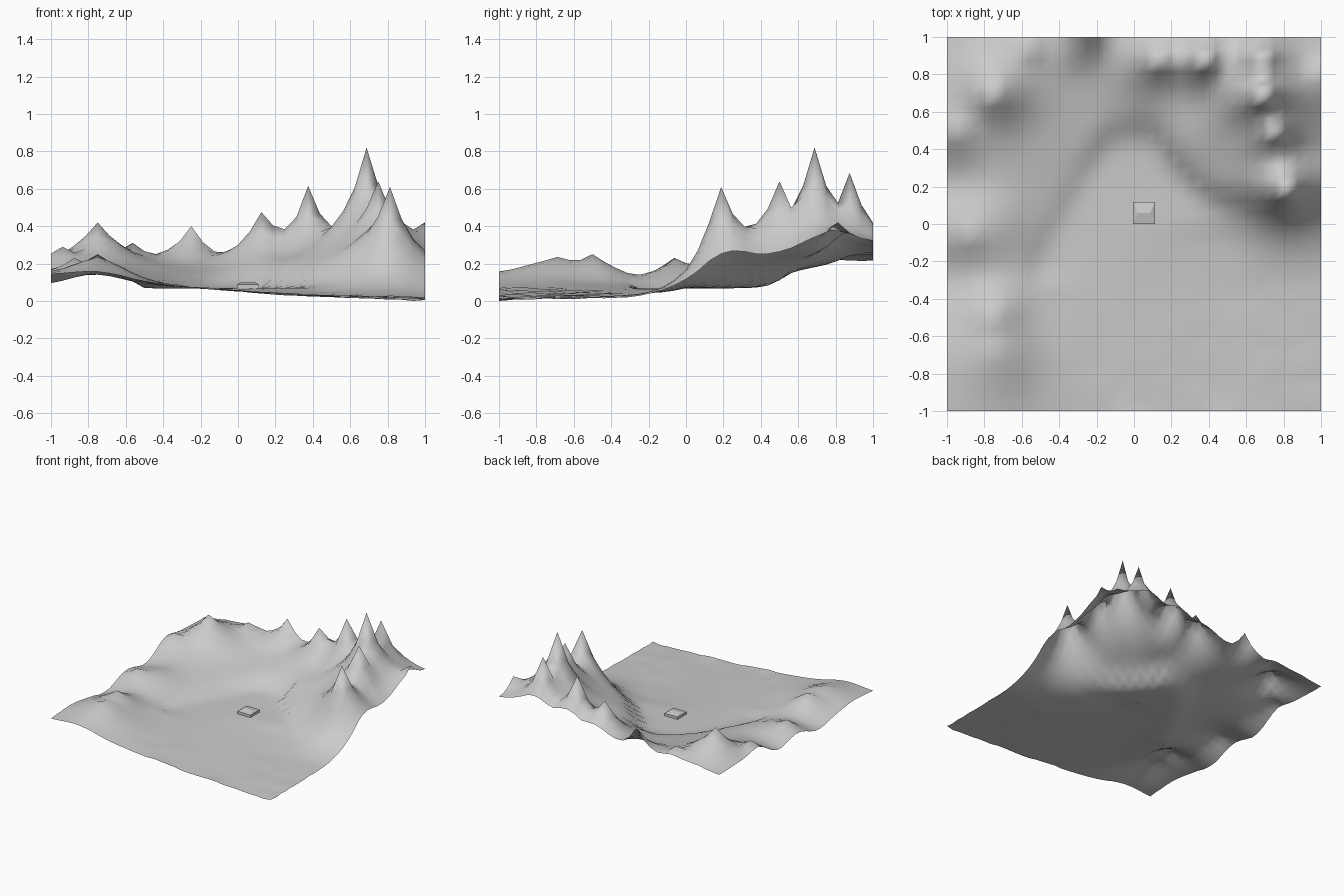
import bpy, bmesh, math, random

if "Cube" in bpy.data.objects:
    bpy.data.objects.remove(bpy.data.objects["Cube"])

random.seed(4)


def material(name, value):
    m = bpy.data.materials.new(name)
    m.diffuse_color = (value, value, value, 1)
    m.use_nodes = True
    m.node_tree.nodes["Principled BSDF"].inputs["Base Color"].default_value = m.diffuse_color
    return m


def finish(name, bm, mat, smooth):
    me = bpy.data.meshes.new(name)
    bm.normal_update()
    bm.to_mesh(me)
    bm.free()
    me.materials.append(mat)
    for p in me.polygons:
        p.use_smooth = smooth
    ob = bpy.data.objects.new(name, me)
    bpy.context.collection.objects.link(ob)
    return ob


stone = material("pale stone grey", 0.6)

# Broad relief in hundredths, every 0.25 units: rows run front to back
RELIEF = [
    [14, 15, 10, 7, 5, 3, 2, 1, 0.4],
    [15, 19, 11, 7, 5, 3.2, 2.2, 1.5, 1],
    [12, 19, 9.5, 7, 5.3, 4, 2.5, 2, 1.2],
    [8.5, 13, 9, 6.8, 5.8, 4.5, 3.3, 2.8, 2],
    [15, 18, 11, 7, 6.7, 6.6, 6, 8, 7],
    [12, 17, 14, 9, 7, 13, 21, 29, 20],
    [21, 22, 17, 14, 12, 20, 27, 33, 23],
    [21, 30, 22, 18, 17, 21, 31, 35, 33],
    [21, 24, 23, 25, 21, 27, 31, 31, 31],
]

# Sharp summits: x, y, height, spread
SUMMITS = [
    (0.6875, 0.6875, 0.82, 0.11), (0.6875, 0.875, 0.685, 0.10),
    (0.75, 0.5, 0.64, 0.10), (0.8125, 0.1875, 0.61, 0.11),
    (0.375, 0.875, 0.615, 0.10), (0.125, 0.875, 0.475, 0.13),
    (0.21, 0.875, 0.44, 0.12), (-0.25, 1.0, 0.40, 0.08),
    (-0.75, 0.6875, 0.42, 0.09), (1.0, 0.8125, 0.42, 0.07),
    (-0.5625, 0.9375, 0.31, 0.08), (-0.9375, 0.5, 0.29, 0.1),
    (-0.75, -0.5, 0.25, 0.08), (-0.875, -0.0625, 0.23, 0.1),
    (-0.75, -0.6875, 0.235, 0.12), (-0.34, 0.94, 0.29, 0.07),
]

# Foot of the hills around the valley floor, as y along x
FOOT = [(-1.01, -2), (-0.62, -1.5), (-0.55, -0.3), (-0.3, 0.12), (-0.15, 0.37),
        (0.1, 0.42), (0.2, 0.24), (0.4, 0.04), (0.6, -0.06), (1.01, -0.08)]


def cubic(p, t):
    a, b, c, d = p
    return b + 0.5 * t * (c - a + t * (2 * a - 5 * b + 4 * c - d + t * (3 * (b - c) + d - a)))


def sample(row, u):
    i = min(int(u), 7)
    return cubic([row[max(0, min(8, i + k))] for k in (-1, 0, 1, 2)], u - i)


def foot(x):
    for (xa, ya), (xb, yb) in zip(FOOT, FOOT[1:]):
        if x <= xb:
            return ya + (yb - ya) * (x - xa) / (xb - xa)
    return FOOT[-1][1]


def height(x, y):
    column = [sample(row, (x + 1) * 4) for row in RELIEF]
    base = sample(column, (y + 1) * 4) / 100
    # hillsides rise from the level valley floor
    if y > -0.3:
        t = max(0, min(1, (y - foot(x)) / 0.2))
        floor = min(base, 0.066)
        base = floor + (base - floor) * t * t * (3 - 2 * t)
    # ripples, fading out on the central flat
    rough = min(1, max(0, math.hypot(x + 0.05, y - 0.1) - 0.5) * 2.5)
    z = base + random.uniform(-0.01, 0.01) * rough
    for px, py, top, spread in SUMMITS:
        r = math.hypot(x - px, y - py)
        z = max(z, base + (top - base) * math.exp(-r / spread))
    return max(z, 0.0)


# Terrain sheet
bm = bmesh.new()
bmesh.ops.create_grid(bm, x_segments=32, y_segments=32, size=1)
for v in bm.verts:
    v.co.z = height(v.co.x, v.co.y)
# front right corner rests on the ground
min(bm.verts, key=lambda v: v.co.z).co.z = 0
finish("terrain", bm, stone, True)

# Small slab building with a shallow hipped top
bm = bmesh.new()
x0, x1, y0, y1 = -0.005, 0.113, 0.0, 0.118
rings = []
for z in (0.066, 0.088):
    rings.append([bm.verts.new((x, y, z)) for x, y in ((x0, y0), (x1, y0), (x1, y1), (x0, y1))])
lo, hi = rings
bm.faces.new(lo[::-1])
for i in range(4):
    j = (i + 1) % 4
    bm.faces.new((lo[i], lo[j], hi[j], hi[i]))
ra, rb = bm.verts.new((0.02, 0.06, 0.1)), bm.verts.new((0.088, 0.06, 0.1))
bm.faces.new((hi[0], hi[1], rb, ra))
bm.faces.new((hi[1], hi[2], rb))
bm.faces.new((hi[2], hi[3], ra, rb))
bm.faces.new((hi[3], hi[0], ra))
finish("slab_building", bm, stone, False)
